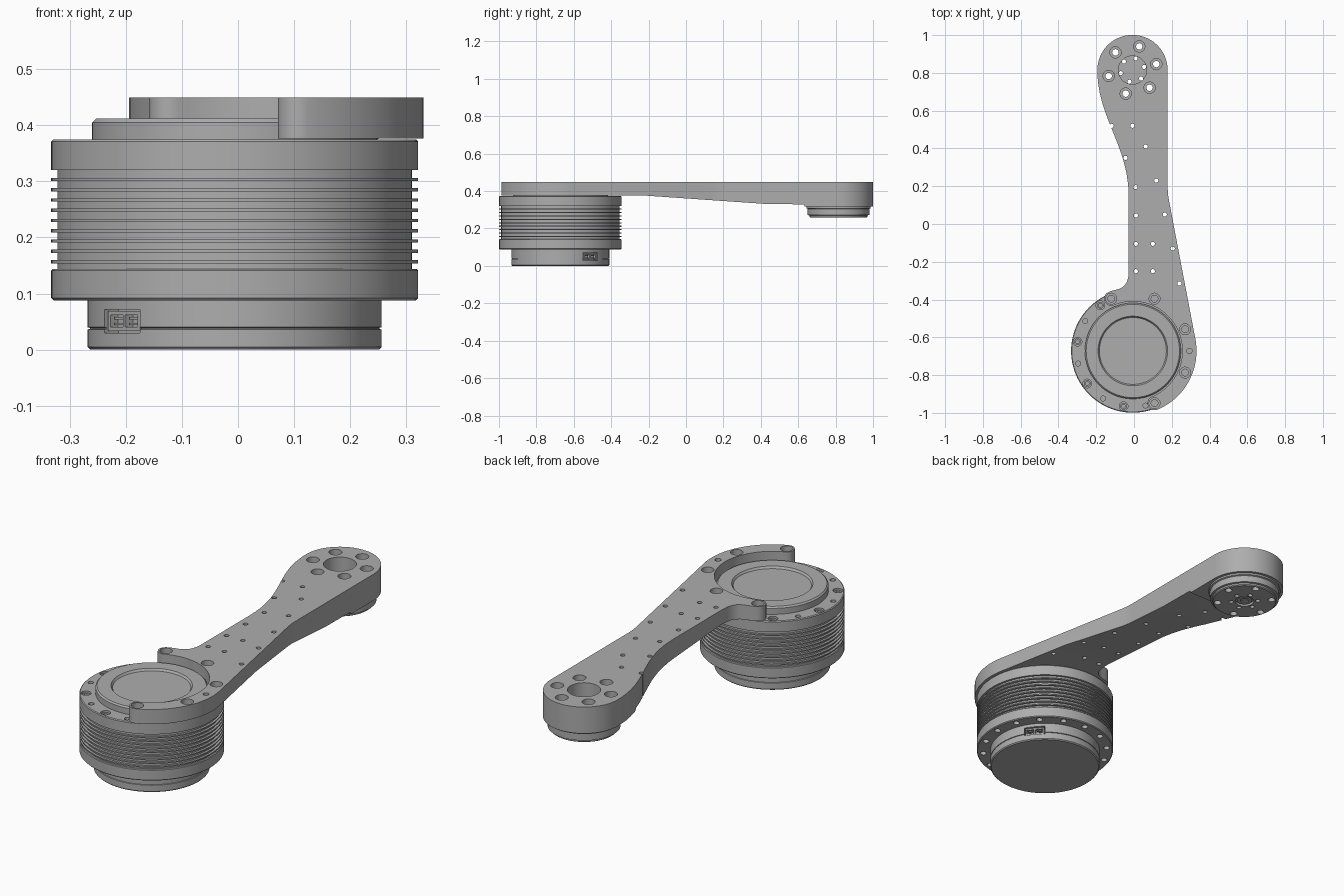
import bpy, bmesh
from math import sin, cos, radians, pi
from mathutils import Vector, Matrix
from mathutils.geometry import interpolate_bezier

cube = bpy.data.objects.get("Cube")
if cube:
    bpy.data.objects.remove(cube)

MOTOR = Vector((-0.006, -0.672, 0))
TIP = Vector((-0.008, 0.815, 0))

metal = bpy.data.materials.new("machined_grey")
metal.use_nodes = True
GREY = (0.42, 0.42, 0.42, 1)
metal.diffuse_color = GREY
metal.node_tree.nodes["Principled BSDF"].inputs["Base Color"].default_value = GREY


def polar(centre, radius, degrees):
    a = radians(degrees)
    return centre + Vector((cos(a), sin(a), 0)) * radius


def arc(centre, radius, start, end, n):
    return [polar(centre, radius, start + (end - start) * i / n) for i in range(n + 1)]


def finish(name, bm):
    bmesh.ops.recalc_face_normals(bm, faces=bm.faces)
    mesh = bpy.data.meshes.new(name)
    bm.to_mesh(mesh)
    bm.free()
    mesh.materials.append(metal)
    ob = bpy.data.objects.new(name, mesh)
    bpy.context.collection.objects.link(ob)
    return ob


def add_lathe(bm, centre, profile, sides):
    """Closed solid turned from (radius, height) points, capped at both ends."""
    rings = []
    for r, z in profile:
        rings.append([bm.verts.new(polar(centre, r, 360 * i / sides) + Vector((0, 0, z)))
                      for i in range(sides)])
    for a, b in zip(rings, rings[1:]):
        for i in range(sides):
            j = (i + 1) % sides
            bm.faces.new((a[i], a[j], b[j], b[i]))
    bm.faces.new(rings[0][::-1])
    bm.faces.new(rings[-1])


def lathe(name, centre, profile, sides=96):
    bm = bmesh.new()
    add_lathe(bm, centre, profile, sides)
    return finish(name, bm)


def prism(name, points, direction):
    bm = bmesh.new()
    face = bm.faces.new([bm.verts.new(p) for p in points])
    out = bmesh.ops.extrude_face_region(bm, geom=[face])
    bmesh.ops.translate(bm, vec=direction,
                        verts=[v for v in out["geom"] if isinstance(v, bmesh.types.BMVert)])
    return finish(name, bm)


def drill(name, holes):
    """One cutter holding many holes, each a (position, profile) pair."""
    bm = bmesh.new()
    for position, profile in holes:
        add_lathe(bm, position, profile, 20)
    return finish(name, bm)


def box(name, matrix, size, offset=(0, 0, 0)):
    bm = bmesh.new()
    bmesh.ops.create_cube(bm, size=1, matrix=matrix @ Matrix.Translation(offset)
                          @ Matrix.Diagonal((*size, 1)))
    return finish(name, bm)


def cut(cutter, *targets):
    cutter.hide_render = True
    for ob in targets:
        mod = ob.modifiers.new("cut", "BOOLEAN")
        mod.operation, mod.solver, mod.object = "DIFFERENCE", "EXACT", cutter
        bpy.context.view_layer.objects.active = ob
        bpy.ops.object.modifier_apply(modifier=mod.name)
    bpy.data.objects.remove(cutter)


# Motor base with a seam groove
base = lathe("motor_base", MOTOR, [(0.257, 0), (0.262, 0.005), (0.262, 0.036), (0.258, 0.037),
                                   (0.258, 0.039), (0.262, 0.04), (0.262, 0.095)])

# Finned motor housing
R, CORE = 0.327, 0.316
profile = [(R - 0.004, 0.088), (R, 0.092), (R, 0.141), (R - 0.003, 0.144), (CORE, 0.144)]
for k in range(9):
    z = 0.154 + 0.0183 * k
    profile += [(CORE, z), (R, z), (R, z + 0.006), (CORE, z + 0.006)]
profile += [(CORE, 0.32), (R, 0.32), (R, 0.371), (R - 0.004, 0.375)]
housing = lathe("motor_housing", MOTOR, profile)

# Raised cap with a recessed centre disc
cap = lathe("motor_cap", MOTOR, [(0.254, 0.37), (0.254, 0.405), (0.247, 0.412), (0.184, 0.412),
                                 (0.177, 0.402)])

# Bolt holes in the housing rims
BOLT_R = 0.297
holes = []
for k in range(4):
    holes.append((polar(MOTOR, BOLT_R, 125.5 + 45 * k), [(0.023, 0.352), (0.023, 0.4)]))
    holes.append((polar(MOTOR, BOLT_R, 148 + 45 * k), [(0.013, 0.345), (0.013, 0.4)]))
for k in range(16):
    holes.append((polar(MOTOR, BOLT_R, 22.5 * k), [(0.015, 0.07), (0.015, 0.11)]))
cut(drill("rim_holes", holes), housing)
for k in range(4):
    lathe(f"rim_screw_{k}", polar(MOTOR, BOLT_R, 125.5 + 45 * k),
          [(0.018, 0.35), (0.018, 0.368), (0.01, 0.368), (0.01, 0.358)], 16)

# Two opposite cable sockets in the base
for k, angle in enumerate((38.8, 218.8)):
    m = Matrix.Translation(polar(MOTOR, 0.25, angle) + Vector((0, 0, 0.051)))
    m = m @ Matrix.Rotation(radians(angle), 4, "Z")
    cut(box("socket_pocket", m, (0.05, 0.1, 0.042)), base)
    shell = box(f"socket_shell_{k}", m, (0.03, 0.09, 0.036), (-0.012, 0, 0))
    for side in (-1, 1):
        cut(box("socket_slot", m, (0.03, 0.036, 0.022), (0, side * 0.021, 0)), shell)
        for row in (-1, 1):
            box(f"socket_pin_{k}", m, (0.02, 0.024, 0.004), (-0.012, side * 0.021, row * 0.005))

# Arm outline: hooked clamp around the motor, slim waist, rounded end
INNER, OUTER = 0.262, 0.337
MID, HALF = (INNER + OUTER) / 2, (OUTER - INNER) / 2
hook_a, hook_b = polar(MOTOR, MID, -67.5), polar(MOTOR, MID, 112.5)
outline = arc(hook_a, HALF, 112.5, 292.5, 12)
outline += arc(MOTOR, OUTER, -67.5, 10.8, 24)[1:]
outline += interpolate_bezier(Vector((0.188, 0.11, 0)), Vector((0.18, 0.15, 0)),
                              Vector((0.178, 0.17, 0)), Vector((0.178, 0.21, 0)), 6)
outline += arc(TIP, 0.186, 0, 180, 36)
outline += interpolate_bezier(Vector((-0.194, 0.815, 0)), Vector((-0.194, 0.56, 0)),
                              Vector((-0.028, 0.42, 0)), Vector((-0.028, 0.14, 0)), 20)[1:]
outline += interpolate_bezier(Vector((-0.028, -0.25, 0)), Vector((-0.028, -0.36, 0)),
                              Vector((-0.1, -0.34, 0)), polar(hook_b, HALF, 112.5), 10)
outline += arc(hook_b, HALF, 112.5, 292.5, 12)[1:]
outline += arc(MOTOR, INNER, 112.5, -67.5, 48)[1:-1]
BOTTOM, TOP = 0.317, 0.449
arm = prism("arm", [p + Vector((0, 0, BOTTOM)) for p in outline], (0, 0, TOP - BOTTOM))

# Tapered underside of the arm
under = [(-1.2, 0.376), (-0.22, 0.376), (0.43, 0.331), (0.63, 0.329), (0.64, 0.3), (-1.2, 0.3)]
cut(prism("underside_cutter", [Vector((-0.6, y, z)) for y, z in under], (1.2, 0, 0)), arm)

# Output flange under the arm end
flange = lathe("output_flange", TIP, [(0.02, 0.268), (0.02, 0.262), (0.036, 0.262), (0.036, 0.27),
                                      (0.045, 0.27), (0.045, 0.258), (0.15, 0.258), (0.155, 0.262),
                                      (0.155, 0.27), (0.165, 0.272), (0.165, 0.305),
                                      (0.172, 0.308), (0.172, 0.319)])

# Counterbored clamp bolts, end bolts and lightening holes
holes = [(polar(MOTOR, MID, -67.5 + 45 * k), [(0.018, 0.3), (0.018, 0.41), (0.029, 0.41), (0.029, 0.5)])
         for k in range(5)]
holes.append((polar(MOTOR, MID, 0), [(0.014, 0.3), (0.014, 0.5)]))
spots = [(-0.118, 0.52), (-0.008, 0.52), (0.062, 0.41), (-0.045, 0.35), (0.118, 0.23),
         (0.008, 0.195), (0.01, 0.045), (0.163, 0.05), (0.01, -0.105), (0.1, -0.105),
         (0.205, -0.13), (0.01, -0.25), (0.1, -0.25), (0.24, -0.315)]
holes += [(Vector((x, y, 0)), [(0.011, 0.2), (0.011, 0.5)]) for x, y in spots]
cut(drill("arm_holes", holes), arm)

holes = []
for k in range(6):
    holes.append((polar(TIP, 0.13, 14 + 60 * k),
                  [(0.017, 0.2), (0.017, 0.41), (0.03, 0.41), (0.03, 0.5)]))
cut(drill("end_bolt_holes", holes), arm, flange)
cut(lathe("end_bore", TIP, [(0.075, 0.3), (0.075, 0.5)], 48), arm)
cut(drill("flange_holes", [(polar(TIP, 0.064, 15 + 60 * k), [(0.011, 0.2), (0.011, 0.4)])
                           for k in range(6)]), flange)

# Smooth curved walls, keep edges sharp
for ob in bpy.context.scene.objects:
    if ob.type == "MESH" and metal.name in ob.data.materials:
        bpy.ops.object.select_all(action="DESELECT")
        ob.select_set(True)
        bpy.context.view_layer.objects.active = ob
        bpy.ops.object.shade_smooth_by_angle(angle=radians(30))
